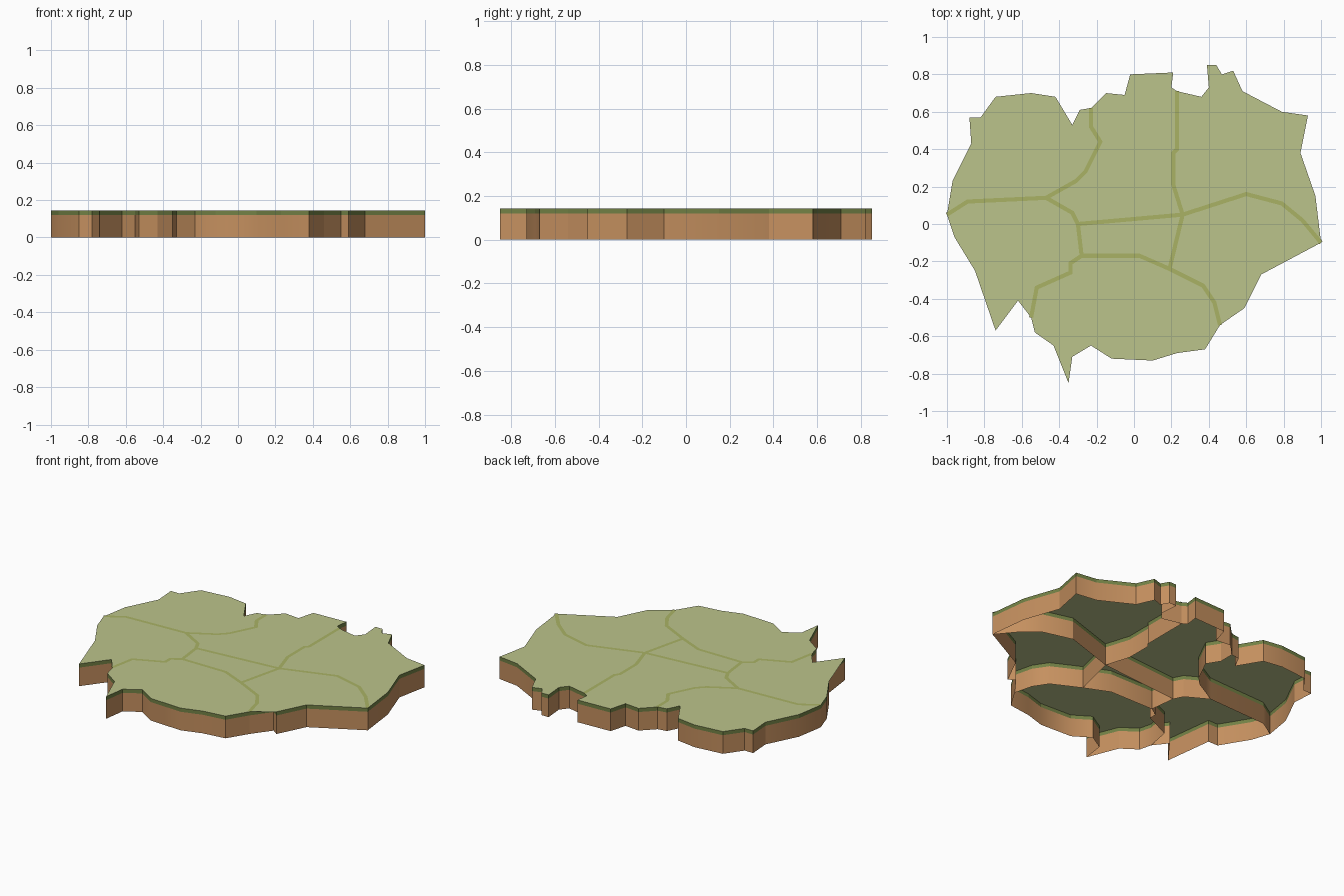
import bpy, bmesh
from mathutils import Vector
from math import radians

if "Cube" in bpy.data.objects:
    bpy.data.objects.remove(bpy.data.objects["Cube"])

BASE, TURF, TOP, LINE = 0.0, 0.12, 0.144, 0.146   # heights of the layers


def material(name, rgb):
    m = bpy.data.materials.new(name)
    m.diffuse_color = (*rgb, 1)
    m.use_nodes = True
    m.node_tree.nodes["Principled BSDF"].inputs["Base Color"].default_value = m.diffuse_color
    return m


EARTH = material("earth", (0.56, 0.28, 0.115))
RIM = material("dark_turf", (0.17, 0.22, 0.06))
GRASS = material("grass", (0.50, 0.55, 0.26))
BORDER = material("border_green", (0.40, 0.45, 0.13))

# Junctions between regions, in hundredths of a unit
J1, J2, J3, J4, J5 = (-47, 14), (-30, 0), (26, 5), (19, -24), (-28, -17)
# Where inner borders meet the coast
CW, CN1, CN2, CE, CS1, CS2 = (-100, 5), (-23, 62), (23, 71), (100, -10), (46, -54), (-55, -50)

# Coast stretches, clockwise, only the main capes and bays
coast = {
    "north_west": [CW, (-97, 23), (-87, 43), (-88, 57), (-82, 57), (-74, 68), (-55, 70), (-42, 68),
                   (-33, 53), (-29, 61), CN1],
    "north": [CN1, (-15, 70), (-5, 69), (-2, 80), (21, 81), (20, 73), CN2],
    "north_east": [CN2, (36, 68), (40, 73), (39, 85), (44, 85), (47, 80), (53, 82), (58, 71), (79, 60),
                   (93, 58), (89, 38), (97, 15), CE],
    "south_east": [CE, (68, -27), (59, -45), (55, -42), CS1],
    "south": [CS1, (38, -67), (23, -69), (10, -73), (-12, -72), (-23, -65), (-33, -71), (-35, -85),
              (-43, -65), (-53, -58), CS2],
    "west": [CS2, (-62, -41), (-74, -57), (-78, -25), (-85, -25), (-96, -7), CW],
}

# Inner borders
inner = {
    "a": [CW, (-89, 12), J1],
    "b": [J1, (-31, 23), (-26, 28), (-18, 44), (-23, 52), CN1],
    "c": [J1, (-33, 6), J2],
    "d": [J2, J3],
    "e": [J3, (21, 21), (21, 38), (23, 40), CN2],
    "f": [J3, (60, 16), (79, 11), (90, 2), CE],
    "g": [J3, J4],
    "h": [J4, (37, -33), (43, -42), CS1],
    "i": [J4, (3, -17), J5],
    "j": [J2, J5],
    "k": [J5, (-34, -21), (-34, -26), (-52, -34), CS2],
}
chains = {n: [Vector(p) / 100 for p in c] for n, c in {**coast, **inner}.items()}

# Each region is a loop of chains ("-" means walked backwards)
regions = {
    "north_west": ["north_west", "-b", "-a"],
    "north": ["north", "-e", "-d", "-c", "b"],
    "north_east": ["north_east", "-f", "e"],
    "south_east": ["south_east", "-h", "-g", "f"],
    "south": ["south", "-k", "-i", "h"],
    "west": ["west", "a", "c", "j", "k"],
    "centre": ["d", "g", "i", "-j"],
}


def finish(name, bm, mats, smooth=False):
    me = bpy.data.meshes.new(name)
    bm.to_mesh(me)
    bm.free()
    for m in mats:
        me.materials.append(m)
    ob = bpy.data.objects.new(name, me)
    bpy.context.collection.objects.link(ob)
    if smooth:
        bpy.context.view_layer.objects.active = ob
        ob.select_set(True)
        bpy.ops.object.shade_smooth_by_angle(angle=radians(30))
        ob.select_set(False)


def outline(names):
    pts = []
    for n in names:
        c = chains[n.lstrip("-")]
        pts += (c[::-1] if n[0] == "-" else c)[:-1]
    return pts[::-1]          # counter-clockwise


def band(bm, pts, z0, z1):
    lo, hi = ([bm.verts.new((p.x, p.y, z)) for p in pts] for z in (z0, z1))
    for k in range(len(pts)):
        n = (k + 1) % len(pts)
        bm.faces.new((lo[k], lo[n], hi[n], hi[k]))
    return hi


# Region shells: earth wall, turf rim and grass top, open underneath
for name, names in regions.items():
    pts = outline(names)
    bm = bmesh.new()
    band(bm, pts, BASE, TURF)
    finish(name + "_earth_wall", bm, [EARTH], True)
    bm = bmesh.new()
    top = bm.faces.new(band(bm, pts, TURF, TOP))
    top.material_index = 1
    bmesh.ops.triangulate(bm, faces=[top])
    finish(name + "_turf", bm, [RIM, GRASS])

# Border ribbons lying on the grass, mitred at the bends
for name in inner:
    c, bm, prev = chains[name], bmesh.new(), None
    for k, p in enumerate(c):
        a = (p - c[k - 1]).normalized() if k else (c[1] - p).normalized()
        b = (c[k + 1] - p).normalized() if k < len(c) - 1 else a
        t = (a + b).normalized()
        off = Vector((-t.y, t.x)) * 0.011 / max(t.dot(a), 0.6)
        pair = [bm.verts.new((q.x, q.y, LINE)) for q in (p - off, p + off)]
        if prev:
            bm.faces.new((prev[0], pair[0], pair[1], prev[1]))
        prev = pair
    finish("border_line_" + name, bm, [BORDER])
